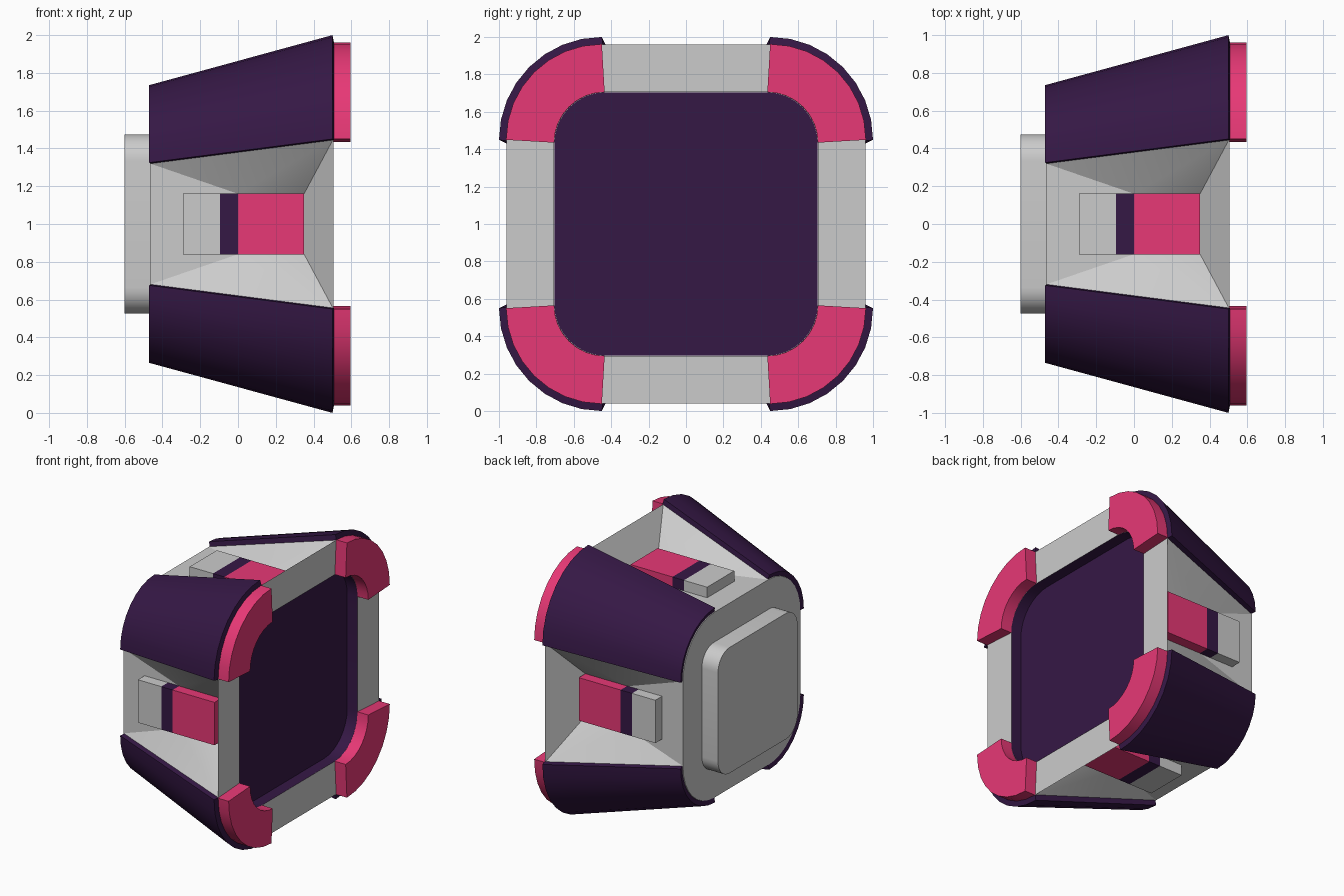
import bpy, bmesh
from math import radians, sin, cos, pi

if "Cube" in bpy.data.objects:
    bpy.data.objects.remove(bpy.data.objects["Cube"])

N = 8  # segments per rounded corner


def material(name, rgb):
    m = bpy.data.materials.new(name)
    m.diffuse_color = (*rgb, 1)
    m.use_nodes = True
    m.node_tree.nodes["Principled BSDF"].inputs["Base Color"].default_value = m.diffuse_color
    return m


PINK = material("pink", (0.8, 0.04, 0.18))
DARK = material("dark_purple", (0.036, 0.009, 0.06))


def turn(p, k):
    """Quarter turns about the long (x) axis."""
    x, u, v = p
    for _ in range(k):
        u, v = -v, u
    return (x, u, v)


def arc(x, c, r, k=0):
    """Rounded corner at centre (c, c), turned k quarters."""
    return [turn((x, c + r * cos(i * pi / 2 / N), c + r * sin(i * pi / 2 / N)), k)
            for i in range(N + 1)]


def loop(x, c, r):
    return [p for k in range(4) for p in arc(x, c, r, k)]


def bridge(a, b, closed=True):
    n = len(a)
    return [(a[i], a[(i + 1) % n], b[(i + 1) % n], b[i]) for i in range(n if closed else n - 1)]


def build(name, polys, mat=None, angle=20):
    bm = bmesh.new()
    for poly in polys:
        bm.faces.new([bm.verts.new((x, u, v + 1)) for x, u, v in poly])
    bmesh.ops.remove_doubles(bm, verts=bm.verts, dist=0.0005)
    bmesh.ops.recalc_face_normals(bm, faces=bm.faces)
    me = bpy.data.meshes.new(name)
    bm.to_mesh(me)
    bm.free()
    ob = bpy.data.objects.new(name, me)
    bpy.context.collection.objects.link(ob)
    if mat:
        me.materials.append(mat)
    bpy.ops.object.select_all(action='DESELECT')
    ob.select_set(True)
    bpy.context.view_layer.objects.active = ob
    bpy.ops.object.shade_smooth_by_angle(angle=radians(angle))
    return ob


def box(name, x0, x1, w, d0, d1, k, mat=None):
    lo = [turn(p, k) for p in ((x0, d0, -w), (x1, d0, -w), (x1, d0, w), (x0, d0, w))]
    hi = [turn(p, k) for p in ((x0, d1, -w), (x1, d1, -w), (x1, d1, w), (x0, d1, w))]
    build(name, bridge(lo, hi) + [lo, hi], mat)


XB, XF = -0.465, 0.505

# Tapered body: rounded corners, a sunken groove on each side, front frame
rear, front = loop(XB, 0.32, 0.38), loop(XF, 0.45, 0.51)
rim, floor = loop(XF, 0.43, 0.275), loop(0.415, 0.43, 0.275)
polys = [rear] + bridge(front, rim) + bridge(rim, floor) + [floor]
for k in range(4):
    polys += bridge(arc(XB, 0.32, 0.38, k), arc(XF, 0.45, 0.51, k), False)
    side = {}
    for s in (-1, 1):
        a, b, c, d = [turn(p, k) for p in ((XB, 0.70, s * 0.32), (XF, 0.96, s * 0.45),
                                           (0.35, 0.70, s * 0.16), (0, 0.70, s * 0.16))]
        polys += [(a, d, b), (d, c, b)]
        side[s] = (a, b, c, d)
    (a, b, c, d), (a2, b2, c2, d2) = side[-1], side[1]
    polys += [(a, a2, d2, d), (d, d2, c2, c), (c, c2, b2, b)]
build("body", polys)

# Dark lining of the front recess
lip, base = loop(XF + 0.001, 0.43, 0.274), loop(0.42, 0.43, 0.274)
build("front_panel", bridge(lip, base) + [base], DARK)

# Rounded plate on the back
p0, p1 = loop(-0.6, 0.335, 0.14), loop(XB + 0.01, 0.335, 0.14)
build("back_plate", bridge(p0, p1) + [p0, p1])

for k in range(4):
    # Dark armour shell over each corner
    ro, fo = arc(-0.47, 0.325, 0.41, k), arc(0.5, 0.45, 0.55, k)
    ri, fi = arc(-0.46, 0.32, 0.382, k), arc(0.508, 0.445, 0.517, k)
    ring_rear, ring_front = ro + ri[::-1], fo + fi[::-1]
    build(f"corner_shell_{k}", bridge(ring_rear, ring_front)
          + bridge(ro, ri, False) + bridge(fo, fi, False), DARK)

    # Pink bumper on each front corner
    o0, o1 = arc(0.5, 0.45, 0.512, k), arc(0.595, 0.45, 0.512, k)
    i0, i1 = arc(0.5, 0.435, 0.27, k), arc(0.595, 0.435, 0.27, k)
    build(f"corner_bumper_{k}", bridge(o0 + i0[::-1], o1 + i1[::-1])
          + bridge(o0, i0, False) + bridge(o1, i1, False), PINK)

    # Three-part block in each side groove
    box(f"side_block_rear_{k}", -0.29, -0.095, 0.162, 0.69, 0.78, k)
    box(f"side_block_band_{k}", -0.095, 0.0, 0.162, 0.69, 0.78, k, DARK)
    box(f"side_block_front_{k}", 0.0, 0.35, 0.162, 0.69, 0.78, k, PINK)
